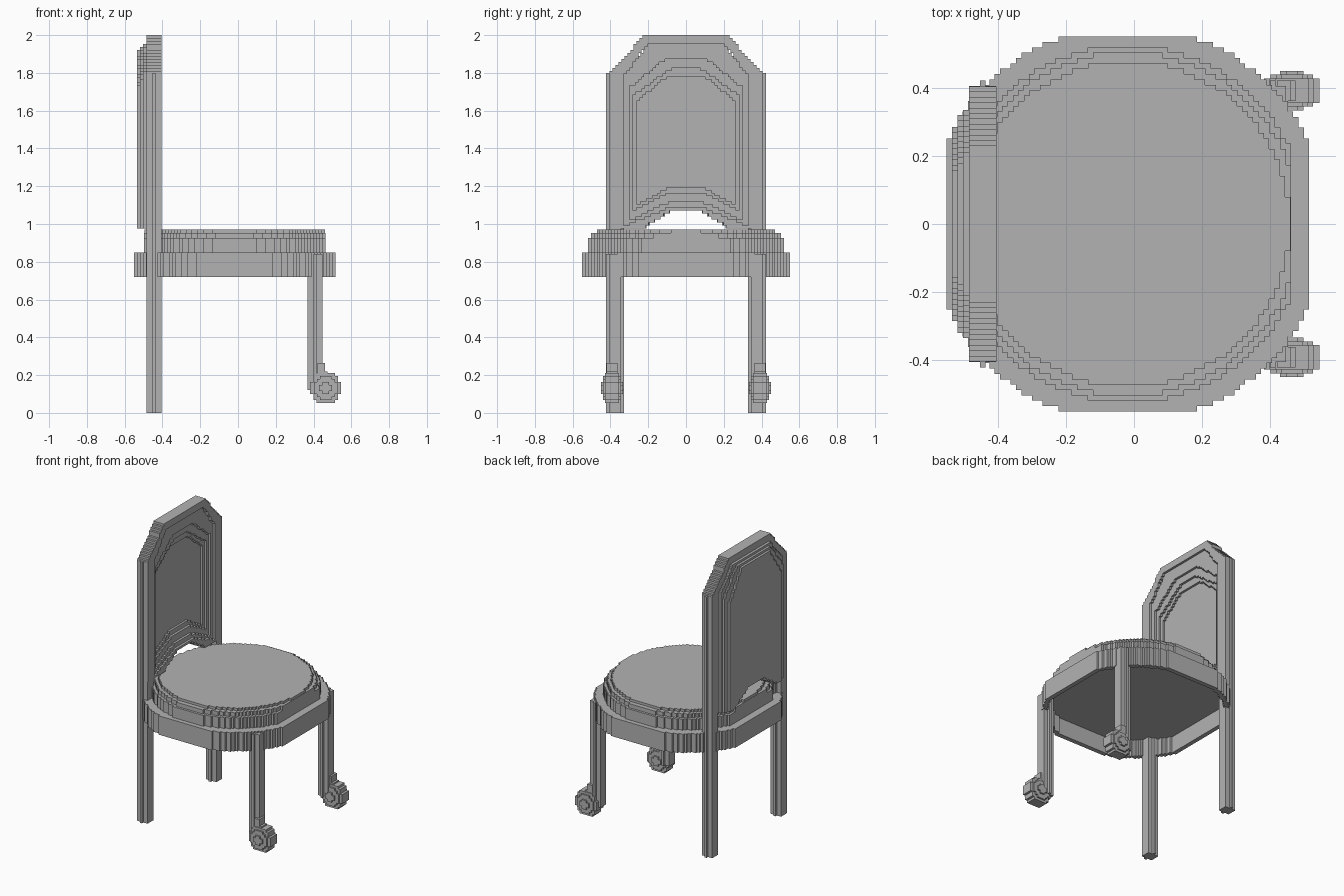
import bpy
import bmesh
import math
from mathutils import Vector

if "Cube" in bpy.data.objects:
    bpy.data.objects.remove(bpy.data.objects["Cube"], do_unlink=True)

CELL = 2 / 127  # step size of the blocky surface

grey = bpy.data.materials.new("plain_grey")
grey.use_nodes = True
grey.diffuse_color = (0.45, 0.45, 0.45, 1)
grey.node_tree.nodes["Principled BSDF"].inputs["Base Color"].default_value = (0.45, 0.45, 0.45, 1)


def stepped(half, low, high, centre=0.0):
    """Staircase outline between two curves, sampled once per cell."""
    count = max(1, round(2 * half / CELL))
    width = 2 * half / count
    top, bottom = [], []
    for i in range(count):
        a = -half + i * width
        mid = a + width / 2
        for curve, line in ((high, top), (low, bottom)):
            v = round(curve(mid) / CELL) * CELL
            if line and abs(line[-1][1] - v) < 1e-6:
                line[-1] = (centre + a + width, v)
            else:
                line += [(centre + a, v), (centre + a + width, v)]
    return top + bottom[::-1]


def disc(radius, centre=(0, 0), clip=(9, 9)):
    """Staircase circle, optionally cut flat on its four sides."""
    def rise(u):
        return min(clip[1], math.sqrt(max(radius ** 2 - u ** 2, 0)))
    loop = stepped(min(radius, clip[0]), lambda u: -rise(u), rise, centre[0])
    return [(u, v + centre[1]) for u, v in loop]


def arch(half, shoulder, flat, top, base, foot, drop):
    """Back outline: chamfered top, arched bottom edge."""
    def slope(u, start, end, first, last):
        t = min(max((abs(u) - start) / (end - start), 0), 1)
        return first + (last - first) * t
    return stepped(half, lambda u: slope(u, 0.08, foot, base, base - drop),
                   lambda u: slope(u, flat, half, top, shoulder))


def extrude(name, axis, start, end, *loops):
    """Solid from an outline, further loops being holes."""
    place = {"x": lambda u, v: (start, u, v),
             "y": lambda u, v: (u, start, v),
             "z": lambda u, v: (u, v, start)}[axis]
    bm = bmesh.new()
    edges = []
    for loop in loops:
        verts = [bm.verts.new(place(u, v)) for u, v in loop]
        edges += [bm.edges.new((verts[i - 1], verts[i])) for i in range(len(verts))]
    bmesh.ops.triangle_fill(bm, use_beauty=True, use_dissolve=False, edges=edges)
    out = bmesh.ops.extrude_face_region(bm, geom=bm.faces[:], use_keep_orig=True)
    moved = [g for g in out["geom"] if isinstance(g, bmesh.types.BMVert)]
    shift = Vector([end - start if a == axis else 0 for a in "xyz"])
    bmesh.ops.translate(bm, verts=moved, vec=shift)
    bmesh.ops.recalc_face_normals(bm, faces=bm.faces[:])
    mesh = bpy.data.meshes.new(name)
    bm.to_mesh(mesh)
    bm.free()
    mesh.materials.append(grey)
    obj = bpy.data.objects.new(name, mesh)
    bpy.context.collection.objects.link(obj)
    return obj


# Seat: hollow rim below, three shrinking cushion layers above
MID = (-0.018, 0)
extrude("seat_rim", "z", 0.72, 0.85,
        disc(0.583, MID, (0.533, 0.545)), disc(0.553, MID, (0.503, 0.515)))
extrude("seat_base", "z", 0.835, 0.85, disc(0.57, MID, (0.52, 0.53)))
for name, radius, low, high in (("cushion_lower", 0.525, 0.85, 0.925),
                                ("cushion_middle", 0.505, 0.925, 0.953),
                                ("cushion_top", 0.478, 0.953, 0.97)):
    extrude(name, "z", low, high, disc(radius, MID, (0.48, 9)))


# Back: nested rings stepping rearward around a thin panel
def back_outline(half, shoulder, flat, top):
    return arch(half, shoulder, flat, top, 1.07, 0.24, 0.1)


def back_hole(half, shoulder, flat, top, base):
    return arch(half, shoulder, flat, top, base, half, 0.1)


shell = back_outline(0.285, 1.72, 0.15, 1.92)
extrude("back_panel", "x", -0.535, -0.468, shell)
extrude("back_ring_inner", "x", -0.535, -0.453, shell,
        back_hole(0.26, 1.65, 0.1, 1.78, 1.2))
extrude("back_ring_middle", "x", -0.519, -0.437,
        back_outline(0.32, 1.76, 0.18, 1.935), back_hole(0.28, 1.68, 0.08, 1.82, 1.17))
extrude("back_ring_outer", "x", -0.503, -0.421,
        back_outline(0.335, 1.8, 0.2, 1.95), back_hole(0.3, 1.72, 0.1, 1.88, 1.12))
extrude("back_frame", "x", -0.485, -0.405,
        back_outline(0.405, 1.8, 0.22, 2.0), back_hole(0.33, 1.78, 0.2, 1.96, 1.09))

# Legs: tall rear posts, front legs ending in scrolls
for side, s in (("left", 1), ("right", -1)):
    extrude("rear_post_" + side, "z", 0, 1.8, disc(0.0395, (-0.445, s * 0.375)))
    extrude("front_leg_" + side, "z", 0.12, 0.84, disc(0.0395, (0.408, s * 0.375)))
    for part, radius, depth in (("scroll", 0.082, 0.036),
                                ("scroll_face", 0.062, 0.047),
                                ("scroll_hub", 0.034, 0.058)):
        extrude("front_" + part + "_" + side, "y", s * 0.392 - depth, s * 0.392 + depth,
                disc(radius, (0.464, 0.132)))
    extrude("scroll_fillet_" + side, "y", s * 0.392 - 0.03, s * 0.392 + 0.03,
            [(0.42, 0.12), (0.475, 0.12), (0.475, 0.22), (0.46, 0.22), (0.46, 0.265), (0.42, 0.265)])
